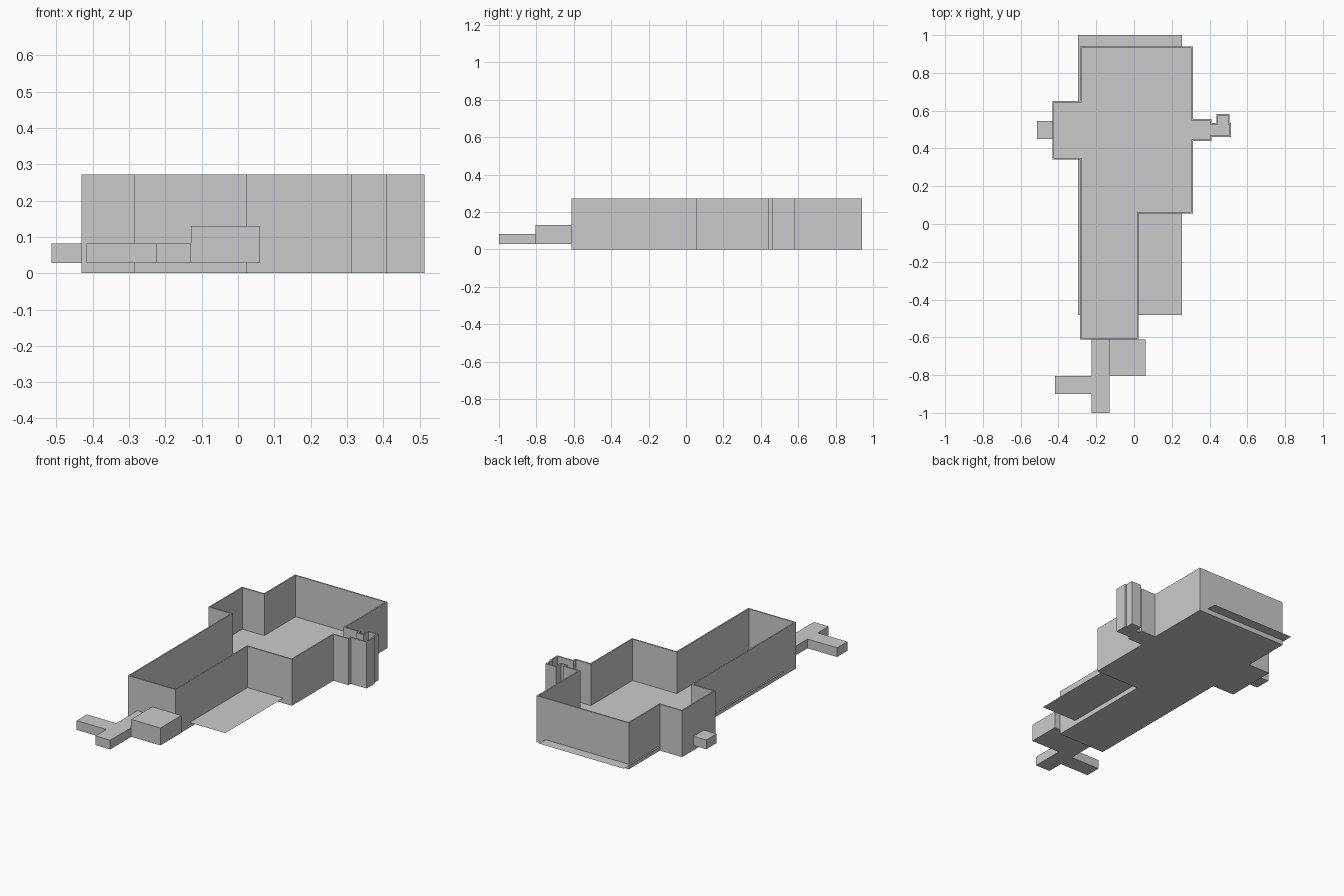
import bpy, bmesh

if "Cube" in bpy.data.objects:
    bpy.data.objects.remove(bpy.data.objects["Cube"])

T = 0.008      # wall thickness
WALL_Z = 0.272
FLOOR_Z = 0.029


def finish(name, bm):
    me = bpy.data.meshes.new(name)
    bm.to_mesh(me)
    bm.free()
    ob = bpy.data.objects.new(name, me)
    bpy.context.collection.objects.link(ob)
    return ob


def inset(pts, t):
    # inward mitred offset of a counter-clockwise right-angled outline
    out = []
    for i, (x, y) in enumerate(pts):
        px, py = pts[i - 1]
        nx, ny = pts[(i + 1) % len(pts)]
        dx = dy = 0
        for ex, ey in ((x - px, y - py), (nx - x, ny - y)):
            if abs(ex) > abs(ey):
                dy = t if ex > 0 else -t
            else:
                dx = -t if ey > 0 else t
        out.append((x + dx, y + dy))
    return out


def tray(name, outer, t, floor, top):
    bm = bmesh.new()
    inner = inset(outer, t)
    levels = [(outer, 0), (outer, top), (inner, top), (inner, floor)]
    rings = [[bm.verts.new((x, y, z)) for x, y in pts] for pts, z in levels]
    n = len(outer)
    for a, b in zip(rings, rings[1:]):
        for i in range(n):
            j = (i + 1) % n
            bm.faces.new((a[i], a[j], b[j], b[i]))
    bm.faces.new(rings[0][::-1])
    bm.faces.new(rings[-1])
    return finish(name, bm)


def box(name, x0, x1, y0, y1, z0, z1):
    bm = bmesh.new()
    bmesh.ops.create_cube(bm, size=1)
    for v in bm.verts:
        v.co = (x1 if v.co.x > 0 else x0,
                y1 if v.co.y > 0 else y0,
                z1 if v.co.z > 0 else z0)
    return finish(name, bm)


# walled room with side alcoves, open at the top
outline = [(-0.287, -0.612), (0.023, -0.612), (0.023, 0.055), (0.312, 0.055),
           (0.312, 0.44), (0.41, 0.44), (0.41, 0.461), (0.513, 0.461),
           (0.513, 0.535), (0.505, 0.535), (0.505, 0.583), (0.437, 0.583),
           (0.437, 0.535), (0.41, 0.535), (0.41, 0.555), (0.312, 0.555),
           (0.312, 0.94), (-0.287, 0.94), (-0.287, 0.652), (-0.431, 0.652),
           (-0.431, 0.342), (-0.287, 0.342)]
tray("room_walls", outline, T, FLOOR_Z - 0.001, WALL_Z)

# thin ground sheet passing through the walls
bm = bmesh.new()
bm.faces.new([bm.verts.new((x, y, FLOOR_Z)) for x, y in
              ((-0.297, -0.482), (0.255, -0.482), (0.255, 1.0), (-0.297, 1.0))])
finish("ground_sheet", bm)

# low passages outside the walls
box("entry_block", -0.13, 0.06, -0.805, -0.612, 0.028, 0.13)
box("front_passage", -0.226, -0.13, -1.0, -0.612, 0.028, 0.082)
box("front_side_passage", -0.418, -0.226, -0.9, -0.805, 0.028, 0.082)
box("left_passage", -0.514, -0.431, 0.45, 0.546, 0.028, 0.082)
